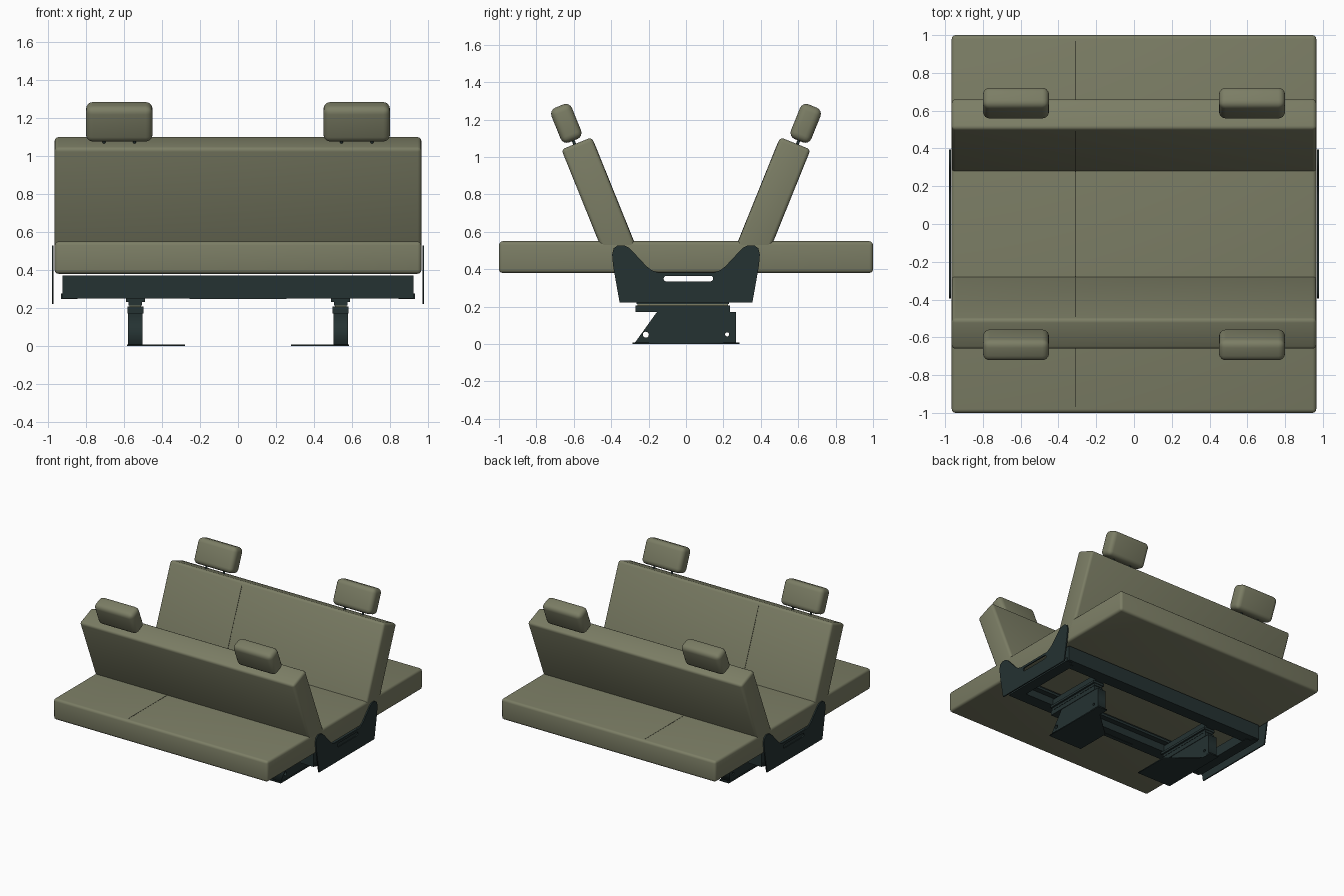
import bpy
from math import radians, cos, sin, pi
from mathutils import Vector

if "Cube" in bpy.data.objects:
    bpy.data.objects.remove(bpy.data.objects["Cube"], do_unlink=True)


def material(name, rgb):
    m = bpy.data.materials.new(name)
    m.use_nodes = True
    m.diffuse_color = (*rgb, 1)
    bsdf = m.node_tree.nodes["Principled BSDF"]
    bsdf.inputs["Base Color"].default_value = (*rgb, 1)
    bsdf.inputs["Roughness"].default_value = 0.8
    return m


OLIVE = material("olive upholstery", (0.20, 0.207, 0.13))
STEEL = material("dark steel", (0.018, 0.032, 0.032))
SEAM = material("dark seam", (0.06, 0.062, 0.04))


def finish(obj, name, mat):
    obj.name = name
    obj.data.materials.clear()
    obj.data.materials.append(mat)
    return obj


def box(name, size, loc, mat, tilt=0, bevel=0, segments=3):
    bpy.ops.mesh.primitive_cube_add(size=1, location=loc)
    obj = bpy.context.object
    obj.scale = size
    bpy.ops.object.transform_apply(location=False, rotation=False, scale=True)
    obj.rotation_euler.x = tilt
    if bevel:
        mod = obj.modifiers.new("rounding", 'BEVEL')
        mod.width = bevel
        mod.segments = segments
        bpy.ops.object.modifier_apply(modifier=mod.name)
        bpy.ops.object.shade_smooth_by_angle(angle=radians(40))
    return finish(obj, name, mat)


def span(name, lo, hi, mat, **kw):
    """Box between two opposite corners."""
    lo, hi = Vector(lo), Vector(hi)
    return box(name, hi - lo, (lo + hi) / 2, mat, **kw)


def sheet(name, outlines, depth, loc, mat, upright=True):
    """Flat outline with holes, extruded; upright sheets lie in the YZ plane."""
    cu = bpy.data.curves.new(name, 'CURVE')
    cu.dimensions = '2D'
    cu.fill_mode = 'BOTH'
    cu.extrude = depth / 2
    for pts in outlines:
        sp = cu.splines.new('POLY')
        sp.points.add(len(pts) - 1)
        for p, (a, b) in zip(sp.points, pts):
            p.co = (a, b, 0, 1)
        sp.use_cyclic_u = True
    obj = bpy.data.objects.new(name, cu)
    bpy.context.collection.objects.link(obj)
    obj.location = loc
    if upright:
        obj.rotation_euler = (pi / 2, 0, pi / 2)
    bpy.ops.object.select_all(action='DESELECT')
    obj.select_set(True)
    bpy.context.view_layer.objects.active = obj
    bpy.ops.object.convert(target='MESH')
    return finish(bpy.context.object, name, mat)


def circle(a, b, r, n=16):
    return [(a + r * cos(2 * pi * i / n), b + r * sin(2 * pi * i / n)) for i in range(n)]


def slot(a0, a1, b, r, n=6):
    right = [(a1 + r * sin(pi * i / n), b - r * cos(pi * i / n)) for i in range(n + 1)]
    left = [(a0 - r * sin(pi * i / n), b + r * cos(pi * i / n)) for i in range(n + 1)]
    return right + left


# Double-ended bench cushion with its seam
span("bench_cushion", (-0.965, -1, 0.38), (0.965, 1, 0.55), OLIVE, bevel=0.02)
span("cushion_seam", (-0.313, -0.97, 0.545), (-0.307, 0.97, 0.551), SEAM)

# Backrests and headrests, one pair leaning each way
LEAN = radians(22)
for label, s in (("front", -1), ("rear", 1)):
    tilt = -s * LEAN
    up = Vector((0, s * sin(LEAN), cos(LEAN)))
    inward = Vector((0, -s * cos(LEAN), sin(LEAN)))
    mid = Vector((0, s * 0.585, 1.073)) - up * 0.35
    box(f"{label}_backrest", (1.93, 0.175, 0.7), mid, OLIVE, tilt=tilt, bevel=0.02)
    box(f"{label}_backrest_seam", (0.006, 0.004, 0.64),
        mid + inward * 0.0868 + Vector((-0.31, 0, 0)), SEAM, tilt=tilt)
    for side, x in (("left", 0.625), ("right", -0.625)):
        head = Vector((x, s * 0.64, 1.18))
        box(f"{label}_{side}_headrest", (0.35, 0.118, 0.2), head, OLIVE,
            tilt=tilt, bevel=0.036, segments=4)
        for dx in (-0.08, 0.08):
            bpy.ops.mesh.primitive_cylinder_add(
                vertices=12, radius=0.008, depth=0.12,
                location=head - up * 0.1 + Vector((dx, 0, 0)), rotation=(tilt, 0, 0))
            bpy.ops.object.shade_smooth_by_angle(angle=radians(40))
            finish(bpy.context.object, f"{label}_{side}_headrest_post", STEEL)

# Side brackets: two raised horns, a low middle and a slot
half = [(0.15, 0.383), (0.18, 0.393), (0.21, 0.415), (0.28, 0.49), (0.305, 0.515),
        (0.33, 0.528), (0.365, 0.528), (0.387, 0.512), (0.395, 0.48), (0.39, 0.42),
        (0.355, 0.222)]
bracket = half + [(-a, b) for a, b in reversed(half)]
for side, x in (("left", 0.975), ("right", -0.975)):
    sheet(f"{side}_bracket", [bracket, slot(-0.105, 0.13, 0.35, 0.015)],
          0.01, (x, 0, 0), STEEL)

# Underframe: two long rails with inner lips, joined at the ends
for label, s in (("front", -1), ("rear", 1)):
    box(f"{label}_rail", (1.85, 0.1, 0.12), (0, s * 0.3, 0.31), STEEL)
    box(f"{label}_rail_lip", (1.7, 0.05, 0.02), (0, s * 0.23, 0.32), STEEL)
for side, s in (("left", 1), ("right", -1)):
    box(f"{side}_end_rail", (0.08, 0.6, 0.08), (s * 0.885, 0, 0.287), STEEL)
    box(f"{side}_end_lip", (0.05, 0.66, 0.03), (s * 0.907, 0, 0.262), STEEL)
box("release_bar", (0.51, 0.03, 0.015), (0, -0.33, 0.255), STEEL)

# Pedestals: foot plate, pierced leg, slider and mounting cap
leg = [(-0.275, 0.005), (-0.155, 0.172), (0.268, 0.172), (0.268, 0.005)]
foot = [(0.585, -0.285), (0.28, -0.285), (0.28, 0), (0.5, 0.2), (0.5, 0.285), (0.585, 0.285)]
for side, s in (("left", 1), ("right", -1)):
    x = s * 0.54
    sheet(f"{side}_foot_plate", [[(s * a, b) for a, b in foot]], 0.008,
          (0, 0, 0.004), STEEL, upright=False)
    sheet(f"{side}_leg", [leg, circle(-0.215, 0.05, 0.016), circle(0.22, 0.052, 0.011)],
          0.076, (x, 0, 0), STEEL)
    span(f"{side}_lower_slide", (x - 0.042, -0.27, 0.172), (x + 0.042, 0.235, 0.207), STEEL)
    span(f"{side}_slider", (x - 0.03, -0.26, 0.207), (x + 0.03, 0.225, 0.23), OLIVE)
    span(f"{side}_upper_slide", (x - 0.036, -0.265, 0.214), (x + 0.036, 0.23, 0.233), STEEL)
    span(f"{side}_mounting_cap", (x - 0.05, -0.27, 0.232), (x + 0.05, 0.235, 0.25), STEEL)
    span(f"{side}_cross_bar", (x - 0.04, -0.27, 0.25), (x + 0.04, 0.27, 0.3), STEEL)
